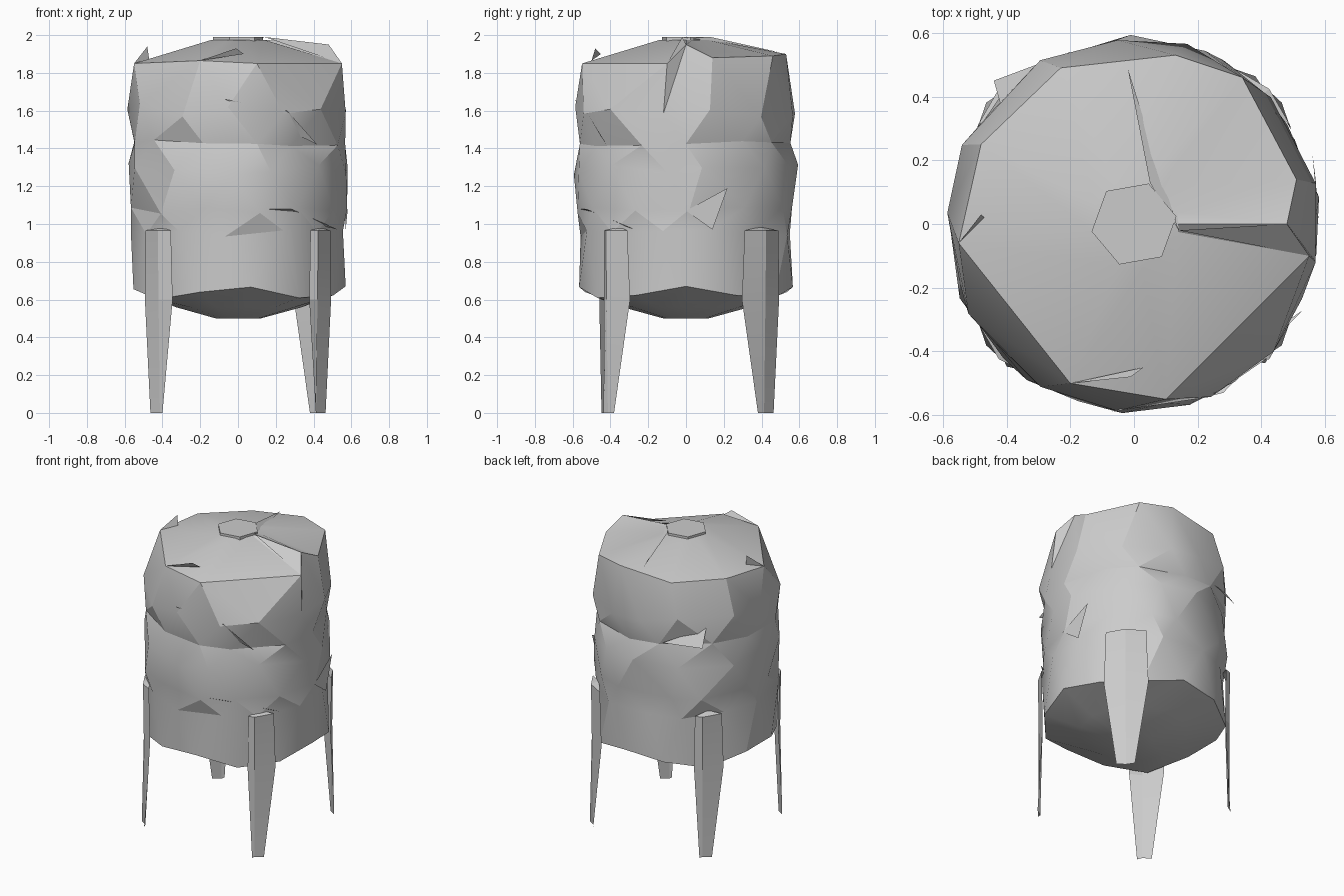
import bpy, bmesh, math, random

if "Cube" in bpy.data.objects:
    bpy.data.objects.remove(bpy.data.objects["Cube"])

random.seed(4)
N = 13


def make_object(name, verts, faces, angle=20):
    mesh = bpy.data.meshes.new(name)
    mesh.from_pydata(verts, [], faces)
    bm = bmesh.new()
    bm.from_mesh(mesh)
    bmesh.ops.remove_doubles(bm, verts=bm.verts, dist=0.0005)
    bmesh.ops.recalc_face_normals(bm, faces=bm.faces)
    bm.to_mesh(mesh)
    bm.free()
    obj = bpy.data.objects.new(name, mesh)
    bpy.context.collection.objects.link(obj)
    bpy.ops.object.select_all(action='DESELECT')
    obj.select_set(True)
    bpy.context.view_layer.objects.active = obj
    bpy.ops.object.shade_smooth_by_angle(angle=math.radians(angle))
    return obj


def polar(r, deg, z):
    a = math.radians(deg)
    return (r * math.cos(a), r * math.sin(a), z)


# Uneven upper rim shared by the tank and its lid
rim = [(0.48, 0.0, 1.95), (0.51, 0.14, 1.88), (0.34, 0.46, 1.89), (0.13, 0.53, 1.90),
       (-0.23, 0.49, 1.86), (-0.48, 0.25, 1.865), (-0.55, -0.06, 1.85),
       (-0.20, -0.50, 1.865), (0.10, -0.55, 1.85), (0.55, -0.10, 1.85)]


def nearest_rim(deg):
    def gap(p):
        d = math.degrees(math.atan2(p[1], p[0])) - deg
        return abs((d + 180) % 360 - 180)
    return min(rim, key=gap)


# Dented tank: rings of (radius, height, radius jitter, height jitter, angle jitter)
profile = [(0.12, 0.50, 0, 0, 0), (0.34, 0.56, 0, 0, 0), (0.57, 0.635, 0, 0, 0),
           (0.568, 0.95, 0.010, 0.02, 5), (0.582, 1.07, 0.010, 0.02, 6),
           (0.587, 1.29, 0.010, 0.035, 6), (0.566, 1.43, 0.014, 0.02, 6),
           (0.587, 1.60, 0.008, 0.04, 5), (0.572, 1.84, 0, 0, 0)]
verts, faces = [], []
step = 360 / N
for k, (r, z, jr, jz, ja) in enumerate(profile):
    for i in range(N):
        a = (i + (0.5 if k in (3, 5, 7) else 0)) * step
        a += random.uniform(-ja, ja)
        dz = random.uniform(-jz, jz)
        if k == 2:  # lower rim dips at the legs
            dz = 0.035 * math.cos(math.radians(4 * a))
        p = polar(r + random.uniform(-jr, jr), a, z + dz)
        verts.append(nearest_rim(a) if k == len(profile) - 1 else p)
for k in range(len(profile) - 1):
    for i in range(N):
        j = (i + 1) % N
        a, b, c, d = k * N + i, k * N + j, (k + 1) * N + i, (k + 1) * N + j
        if k < 2:
            faces.append((a, b, d, c))
        elif k % 2 == 1:
            faces += [(a, b, d), (a, d, c)]
        else:
            faces += [(a, b, c), (b, d, c)]
faces.append(tuple(range(N)))
make_object("tank_body", verts, faces)

# Domed lid rising from the rim to a small flat centre
M = len(rim)
lid_v = list(rim)
for x, y, z in rim:
    lid_v.append(polar(0.14, math.degrees(math.atan2(y, x)), 1.975))
lid_f = [(i, (i + 1) % M, M + (i + 1) % M, M + i) for i in range(M)]
lid_f.append(tuple(range(M, 2 * M)))
make_object("lid", lid_v, lid_f)

# Small hatch on top
hatch_v = [polar(0.135, 60 * i + 10, z) for z in (1.965, 1.99) for i in range(6)]
hatch_f = [(i, (i + 1) % 6, 6 + (i + 1) % 6, 6 + i) for i in range(6)]
hatch_f.append(tuple(range(6, 12)))
make_object("hatch", hatch_v, hatch_f)

# Four bent leg plates, each with (angle, right flare, left flare) in degrees
for name, ang, lo, hi in (("back_right_leg", 45, 14, 14), ("back_left_leg", 135, 5, 14),
                          ("front_left_leg", 225, 14, 8), ("front_right_leg", 315, 4, 14)):
    # (height, edge radius, fold radius, flare factor)
    levels = [(0.0, 0.60, 0.585, 0.4), (0.6, 0.575, 0.595, 1.0), (0.965, 0.58, 0.60, 0.9)]
    lv, lf = [], []
    for z, r, fold, f in levels:
        lv += [polar(r, ang - lo * f, z), polar(fold, ang, z), polar(r, ang + hi * f, z)]
    for k in range(len(levels) - 1):
        for i in range(2):
            a = k * 3 + i
            lf.append((a, a + 1, a + 4, a + 3))
    lv.append(polar(0.55, ang + (hi - lo) / 2, 0.985))  # closes the leg top onto the tank
    lf += [(6, 7, 9), (7, 8, 9)]
    make_object(name, lv, lf, 10)

# Loose sheet corners: lid spikes and peeling seams
flaps = [
    ("lid_flap_front", [(-0.20, -0.5, 1.865), (-0.01, -0.48, 1.93), (0.03, -0.45, 1.90)]),
    ("lid_flap_left", [(-0.55, -0.06, 1.85), (-0.48, 0.03, 1.94), (-0.47, 0.02, 1.87)]),
    ("lid_fold_right", [(0.14, -0.02, 1.99), (0.48, 0.0, 1.95), (0.55, -0.1, 1.85)]),
    ("lid_fold_back", [(-0.02, 0.49, 1.91), (0.05, 0.13, 1.99), (0.14, -0.02, 1.99)]),
    ("seam_flap_back", [(-0.44, 0.45, 1.45), (-0.20, 0.54, 1.46), (-0.42, 0.38, 1.56)]),
    ("seam_flap_front", [(-0.07, -0.59, 1.66), (0.42, -0.42, 1.42), (0.26, -0.53, 1.60)]),
    ("seam_flap_low", [(0.10, -0.575, 1.08), (0.28, -0.53, 1.08), (0.53, -0.27, 0.97)]),
    ("seam_flap_right", [(0.58, 0.0, 1.07), (0.56, 0.22, 1.19), (0.57, 0.14, 0.97)]),
]
for name, pts in flaps:
    make_object(name, pts, [(0, 1, 2)])
